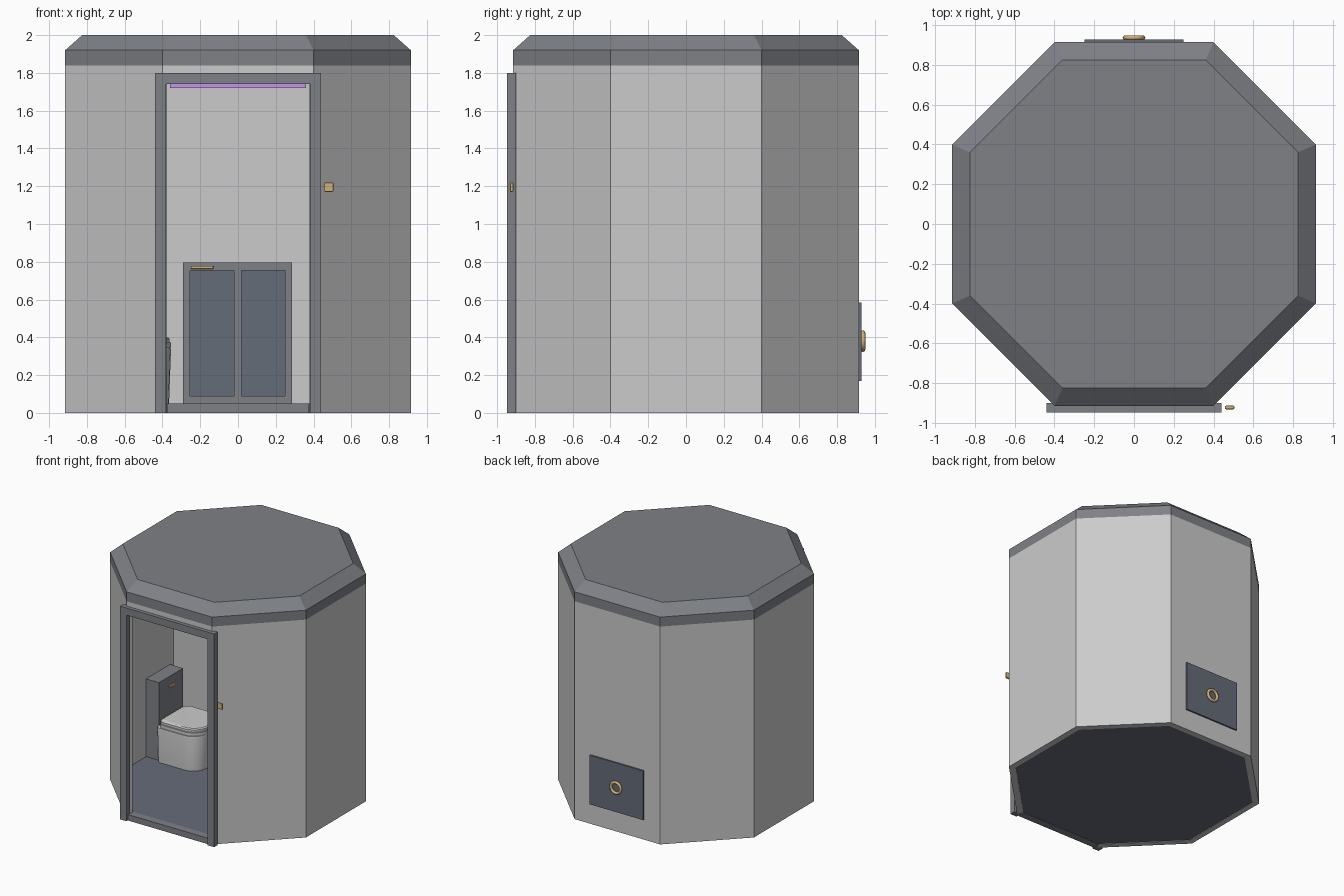
import bpy, bmesh, math
from mathutils import Vector

if "Cube" in bpy.data.objects:
    bpy.data.objects.remove(bpy.data.objects["Cube"])


def material(name, rgb):
    m = bpy.data.materials.new(name)
    m.diffuse_color = (*rgb, 1)
    m.use_nodes = True
    m.node_tree.nodes["Principled BSDF"].inputs["Base Color"].default_value = m.diffuse_color
    return m


DARK = material("dark_grey", (0.21, 0.22, 0.24))
BLUE = material("slate_blue", (0.13, 0.15, 0.19))
PALE = material("pale_panel", (0.75, 0.76, 0.78))
GOLD = material("brass", (0.65, 0.45, 0.18))
GLOW = material("violet_light", (0.55, 0.3, 0.85))


def finish(name, bm, mat, bevel=0, smooth=False):
    bmesh.ops.recalc_face_normals(bm, faces=bm.faces)
    me = bpy.data.meshes.new(name)
    bm.to_mesh(me)
    bm.free()
    ob = bpy.data.objects.new(name, me)
    bpy.context.collection.objects.link(ob)
    me.materials.append(mat)
    if bevel:
        mod = ob.modifiers.new("bevel", 'BEVEL')
        mod.width, mod.segments = bevel, 2
    if smooth:
        bpy.context.view_layer.objects.active = ob
        ob.select_set(True)
        bpy.ops.object.shade_smooth_by_angle(angle=math.radians(35))
        ob.select_set(False)
    return ob


def add_box(bm, x, y, z):
    vs = bmesh.ops.create_cube(bm, size=1)["verts"]
    for v in vs:
        v.co = Vector([r[0] + (c + 0.5) * (r[1] - r[0]) for c, r in zip(v.co, (x, y, z))])


def boxes(name, mat, *ranges, bevel=0):
    bm = bmesh.new()
    for r in ranges:
        add_box(bm, *r)
    return finish(name, bm, mat, bevel)


def loft(name, mat, layers, smooth=False):
    """Stack of (outline, z) layers, capped at both ends."""
    bm = bmesh.new()
    rings = [[bm.verts.new((x, y, z)) for x, y in pts] for pts, z in layers]
    for a, b in zip(rings, rings[1:]):
        for i in range(len(a)):
            j = (i + 1) % len(a)
            bm.faces.new((a[i], a[j], b[j], b[i]))
    bm.faces.new(rings[0][::-1])
    bm.faces.new(rings[-1])
    return finish(name, bm, mat, 0, smooth)


def octagon(a, h):
    # starts at the front right corner, runs anticlockwise
    return [(h, -a), (a, -h), (a, h), (h, a), (-h, a), (-a, h), (-a, -h), (-h, -a)]


def rounded(x0, x1, y0, y1, r_back, r_front, n=6):
    pts = []
    for cx, cy, r, start in ((x1 - r_front, y1 - r_front, r_front, 0),
                             (x0 + r_back, y1 - r_back, r_back, 90),
                             (x0 + r_back, y0 + r_back, r_back, 180),
                             (x1 - r_front, y0 + r_front, r_front, 270)):
        for k in range(n + 1):
            t = math.radians(start + 90 * k / n)
            pts.append((cx + r * math.cos(t), cy + r * math.sin(t)))
    return pts


OUT, INN = octagon(0.915, 0.40), octagon(0.866, 0.378)

# Walls: one open shell on seven sides, plus the piece above the door
bm = bmesh.new()
cols = [[bm.verts.new((*p, z)) for p, z in ((o, 0), (o, 1.84), (i, 1.84), (i, 0))]
        for o, i in zip(OUT, INN)]
for a, b in zip(cols, cols[1:]):
    for k in range(4):
        m = (k + 1) % 4
        bm.faces.new((a[k], a[m], b[m], b[k]))
bm.faces.new(cols[0])
bm.faces.new(cols[-1][::-1])
finish("walls", bm, PALE)
loft("door_lintel", PALE, [([OUT[0], INN[0], INN[7], OUT[7]], z) for z in (1.74, 1.84)])

# Roof and floor
loft("roof", DARK, [(octagon(0.915, 0.40), 1.84), (octagon(0.915, 0.40), 1.92),
                    (octagon(0.825, 0.36), 2.0)])
loft("floor", BLUE, [(INN, 0.003), (INN, 0.05)])

# Door frame, sill and outside handle
boxes("door_frame", DARK,
      *[(sorted((s * 0.38, s * 0.44)), (-0.947, -0.90), (0, 1.8)) for s in (-1, 1)],
      ((-0.38, 0.38), (-0.947, -0.90), (1.74, 1.8)))
boxes("door_sill", DARK, ((-0.376, 0.376), (-0.93, -0.866), (0, 0.05)))
boxes("door_handle", GOLD, ((0.457, 0.505), (-0.932, -0.914), (1.17, 1.22)), bevel=0.006)

# Service hatch on the back with its ring pull
boxes("service_hatch", BLUE, ((-0.25, 0.25), (0.91, 0.928), (0.17, 0.585)))
bpy.ops.mesh.primitive_torus_add(major_radius=0.045, minor_radius=0.012, major_segments=24,
                                 minor_segments=8, location=(0, 0.937, 0.38),
                                 rotation=(math.pi / 2, 0, 0))
ring = bpy.context.object
ring.name = "hatch_ring"
ring.data.materials.append(GOLD)
bpy.ops.object.shade_smooth()
ring.select_set(False)

# Toilet: cistern box on the left wall, bowl, seat and lid
boxes("cistern", DARK, ((-0.867, -0.745), (0.01, 0.33), (0.05, 0.707)))
boxes("flush_plate", GOLD, ((-0.746, -0.735), (0.145, 0.215), (0.61, 0.632)), bevel=0.003)
loft("toilet_bowl", PALE, [(rounded(-0.745, -0.365, -0.02, 0.36, 0.03, 0.12), 0.05),
                           (rounded(-0.745, -0.355, -0.03, 0.37, 0.03, 0.13), 0.33),
                           (rounded(-0.745, -0.357, -0.028, 0.368, 0.03, 0.13), 0.345)], True)
loft("toilet_seat", PALE, [(rounded(-0.735, -0.355, -0.02, 0.36, 0.05, 0.14), z)
                           for z in (0.345, 0.372)], True)
loft("toilet_lid", PALE, [(rounded(-0.735, -0.362, -0.01, 0.35, 0.05, 0.14), 0.372),
                          (rounded(-0.735, -0.362, -0.01, 0.35, 0.05, 0.14), 0.392),
                          (rounded(-0.725, -0.372, 0.0, 0.34, 0.05, 0.13), 0.40)], True)

# Cabinet against the back wall: body, two recessed doors in a face frame
Y = 0.57
boxes("cabinet_doors", BLUE, ((-0.27, 0.27), (Y + 0.015, 0.866), (0.05, 0.78)))
boxes("cabinet_frame", DARK,
      ((-0.29, -0.255), (Y, 0.866), (0.05, 0.795)),
      ((0.25, 0.285), (Y, 0.866), (0.05, 0.795)),
      ((-0.255, 0.25), (Y, 0.866), (0.755, 0.795)),
      ((-0.255, 0.25), (Y, 0.866), (0.05, 0.09)),
      ((-0.022, 0.018), (Y, Y + 0.02), (0.09, 0.755)))
boxes("cabinet_handle", GOLD, ((-0.25, -0.13), (Y - 0.015, Y + 0.002), (0.762, 0.778)), bevel=0.004)

# Light strip high on the back wall
boxes("light_strip", GLOW, ((-0.36, 0.36), (0.84, 0.867), (1.72, 1.745)))
